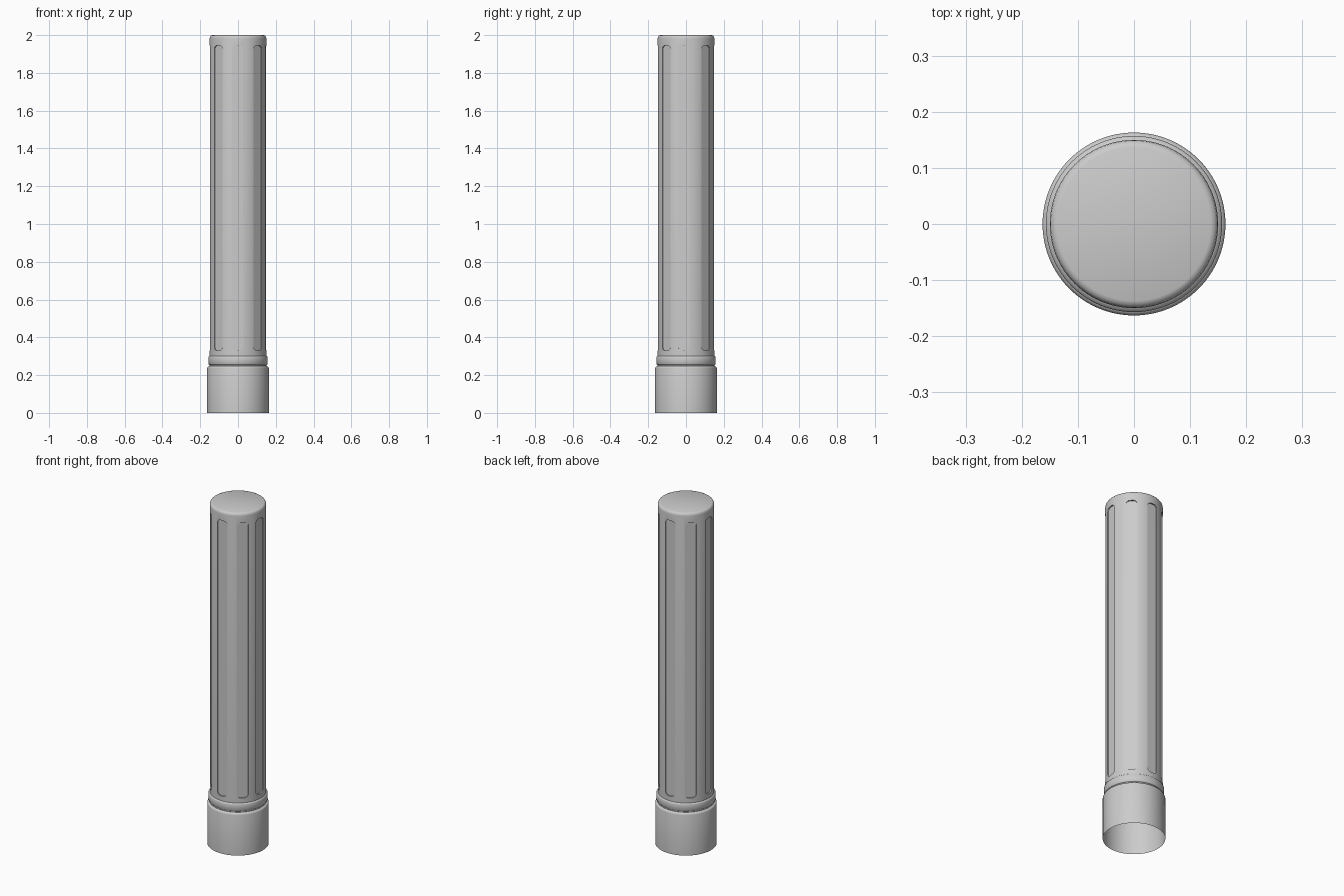
import bpy, bmesh, math
from mathutils import Matrix

if "Cube" in bpy.data.objects:
    bpy.data.objects.remove(bpy.data.objects["Cube"])

SEG = 96


def new_object(name, bm):
    bmesh.ops.recalc_face_normals(bm, faces=bm.faces)
    mesh = bpy.data.meshes.new(name)
    bm.to_mesh(mesh)
    bm.free()
    obj = bpy.data.objects.new(name, mesh)
    bpy.context.collection.objects.link(obj)
    return obj


def lathe(name, profile):
    bm = bmesh.new()
    rings = [[bm.verts.new((r * math.cos(2 * math.pi * i / SEG),
                            r * math.sin(2 * math.pi * i / SEG), z))
              for i in range(SEG)] for r, z in profile]
    for a, b in zip(rings, rings[1:]):
        for i in range(SEG):
            j = (i + 1) % SEG
            bm.faces.new((a[i], a[j], b[j], b[i]))
    bm.faces.new(rings[0])
    bm.faces.new(rings[-1])
    return new_object(name, bm)


# Turned body: wide base, groove, collar, long shaft with softened top
body = lathe("fluted_handle", [
    (0.163, 0), (0.163, 0.237), (0.161, 0.243), (0.157, 0.246),
    (0.151, 0.248), (0.151, 0.254), (0.155, 0.256), (0.157, 0.259),
    (0.157, 0.295), (0.155, 0.299), (0.150, 0.302), (0.150, 1.982),
    (0.1485, 1.991), (0.144, 1.997), (0.137, 2.0)])

# Rounded slot cutters around the shaft
W, Z0, Z1, R, FLOOR = 0.030, 0.33, 1.945, 0.02, 0.142
outline = []
for cx, cz, start in ((W - R, Z1 - R, 0), (R - W, Z1 - R, 90),
                      (R - W, Z0 + R, 180), (W - R, Z0 + R, 270)):
    for k in range(6):
        a = math.radians(start + 18 * k)
        outline.append((cx + R * math.cos(a), cz + R * math.sin(a)))
bm = bmesh.new()
for angle in (0, 45, 86, 135, 180, 225, 270, 315):
    rot = Matrix.Rotation(math.radians(angle), 4, 'Z')
    inner = [bm.verts.new((x, -FLOOR, z)) for x, z in outline]
    outer = [bm.verts.new((x, -0.2, z)) for x, z in outline]
    n = len(outline)
    bm.faces.new(inner)
    bm.faces.new(outer)
    for i in range(n):
        j = (i + 1) % n
        bm.faces.new((inner[i], inner[j], outer[j], outer[i]))
    bmesh.ops.transform(bm, matrix=rot, verts=inner + outer)
cutter = new_object("slot_cutter", bm)
cutter.hide_render = True

bpy.context.view_layer.objects.active = body
body.select_set(True)
mod = body.modifiers.new("slots", 'BOOLEAN')
mod.operation = 'DIFFERENCE'
mod.solver = 'EXACT'
mod.object = cutter
bpy.ops.object.modifier_apply(modifier=mod.name)
bpy.data.objects.remove(cutter)

# Open underside
bm = bmesh.new()
bm.from_mesh(body.data)
bottom = [f for f in bm.faces if all(v.co.z < 1e-4 for v in f.verts)]
bmesh.ops.delete(bm, geom=bottom, context='FACES')
bm.to_mesh(body.data)
bm.free()

bpy.ops.object.shade_smooth_by_angle(angle=math.radians(35))
